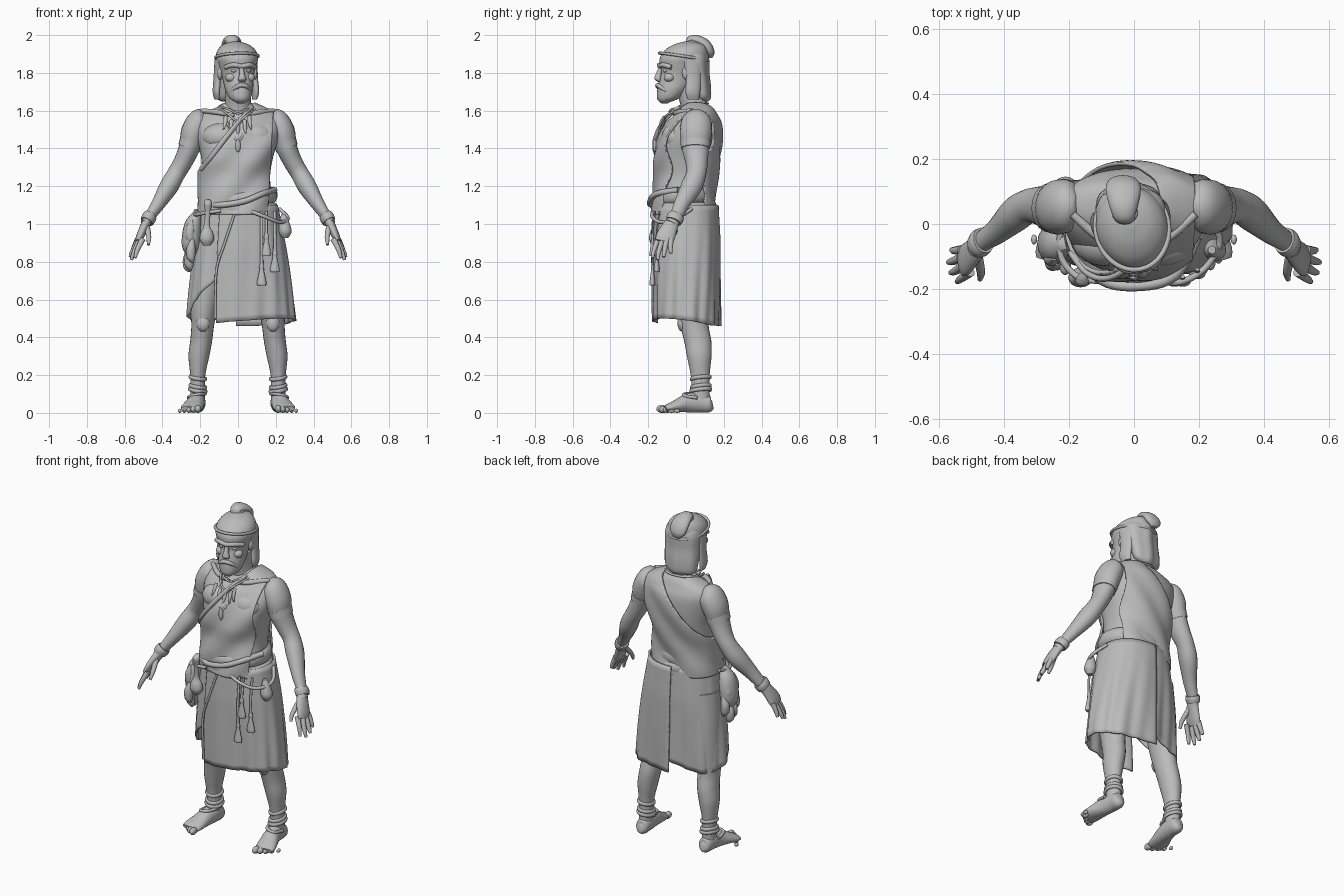
import bpy, bmesh, math
from mathutils import Vector, Matrix

if "Cube" in bpy.data.objects:
    bpy.data.objects.remove(bpy.data.objects["Cube"])

mat = bpy.data.materials.new("stone grey")
mat.use_nodes = True
GREY = (0.5, 0.5, 0.5, 1)
mat.diffuse_color = GREY
mat.node_tree.nodes["Principled BSDF"].inputs["Base Color"].default_value = GREY
parts = []


def add(name, bm, M=None):
    """Turn a bmesh into a named object."""
    if M:
        bm.transform(M)
    bmesh.ops.recalc_face_normals(bm, faces=bm.faces)
    me = bpy.data.meshes.new(name)
    bm.to_mesh(me)
    bm.free()
    me.materials.append(mat)
    ob = bpy.data.objects.new(name, me)
    bpy.context.scene.collection.objects.link(ob)
    parts.append(ob)
    return ob


def spline(pts, steps, closed=False):
    """Catmull-Rom through tuples of any length."""
    n, out = len(pts), []
    for i in range(n if closed else n - 1):
        p = [pts[(i + k) % n] if closed else pts[min(max(i + k, 0), n - 1)] for k in (-1, 0, 1, 2)]
        for s in range(steps):
            t = s / steps
            out.append([0.5 * (2 * b + (c - a) * t + (2 * a - 5 * b + 4 * c - d) * t * t
                               + (3 * b - a - 3 * c + d) * t ** 3) for a, b, c, d in zip(*p)])
    return out if closed else out + [list(pts[-1])]


def tube(name, pts, ref=(1, 0, 0), seg=20, steps=5, closed=False, flat=False, power=2.0,
         M=None, fold=None, cuts=()):
    """Loft elliptical rings through (x, y, z, radius_u, radius_v)."""
    P = spline(pts, steps, closed)
    n, bm, rings = len(P), bmesh.new(), []
    for i, p in enumerate(P):
        a, b = (P[i - 1], P[(i + 1) % n]) if closed else (P[max(i - 1, 0)], P[min(i + 1, n - 1)])
        t = Vector((0, 0, 1)) if flat else (Vector(b[:3]) - Vector(a[:3])).normalized()
        u = Vector(ref)
        u = (u - t * u.dot(t)).normalized()
        v = t.cross(u)
        ring = []
        for k in range(seg):
            c, s = math.cos(math.tau * k / seg), math.sin(math.tau * k / seg)
            c, s = (math.copysign(abs(w) ** (2 / power), w) for w in (c, s))
            d = u * c * max(p[3], .002) + v * s * max(p[4], .002)
            co = Vector(p[:3]) + d
            if fold:
                co += d.normalized() * fold(co)
            ring.append(bm.verts.new(co))
        rings.append(ring)
    for i in range(n if closed else n - 1):
        A, B = rings[i], rings[(i + 1) % n]
        for k in range(seg):
            bm.faces.new((A[k], A[(k + 1) % seg], B[(k + 1) % seg], B[k]))
    if not closed and not cuts:
        bm.faces.new(rings[0])
        bm.faces.new(rings[-1])
    for co, no in cuts:
        bmesh.ops.bisect_plane(bm, geom=bm.verts[:] + bm.edges[:] + bm.faces[:],
                               plane_co=co, plane_no=no, clear_outer=True)
    return add(name, bm, M)


def ball(name, loc, size, M=None):
    bm = bmesh.new()
    bmesh.ops.create_uvsphere(bm, u_segments=18, v_segments=12, radius=1)
    bm.transform(Matrix.Translation(loc) @ Matrix.Diagonal((*size, 1)))
    return add(name, bm, M)


def cord(name, pts, r, closed=False, ref=(0, 0, 1), M=None):
    return tube(name, [(*p, r, r) for p in pts], ref, 8, 6, closed, M=M)


def band(name, c, rx, ry, r, height, lean=(0, 0)):
    """Closed loop around a limb or the waist."""
    pts = []
    for k in range(12):
        a = math.tau * k / 12
        x, y = rx * math.cos(a), ry * math.sin(a)
        pts.append((c[0] + x, c[1] + y, c[2] + lean[0] * x + lean[1] * y, height, r))
    return tube(name, pts, (0, 0, 1), 10, 4, True)


def thicken(ob, t):
    m = ob.modifiers.new("thickness", "SOLIDIFY")
    m.thickness, m.offset = t, 0


# Torso
TORSO = [(0, -.01, 1.05, .195, .155), (-.01, -.01, 1.15, .19, .148), (-.01, 0, 1.25, .18, .15),
         (-.005, .005, 1.35, .19, .16), (0, .02, 1.45, .215, .152), (0, .042, 1.53, .225, .125),
         (0, .055, 1.58, .2, .092), (0, .058, 1.615, .12, .072), (0, .05, 1.64, .07, .055)]
tube("torso", TORSO, seg=48, flat=True, power=2.3)
tube("neck", [(0, .06, 1.55, .085, .08), (0, .04, 1.64, .07, .07), (0, .01, 1.74, .065, .07)])
for s in (1, -1):
    ball("chest_muscle", (s * .09, -.055, 1.46), (.1, .075, .075))
    tube("collar_bone", [(s * .02, -.06, 1.575, .008, .01), (s * .1, -.045, 1.59, .014, .014),
                         (s * .19, .03, 1.6, .012, .012)], (0, 0, 1))

# Shoulder cloth, cut along the diagonal and under the left arm
CUT = Vector((-.32, 0, .26)).normalized()
pleat = lambda co: .005 + .006 * math.sin(42 * co.dot(CUT) + 3 * co.x)
sash = tube("shoulder_cloth", [(x, y, z, a + .008, b + .008) for x, y, z, a, b in TORSO], seg=96, steps=8,
            flat=True, power=2.3, fold=pleat,
            cuts=[((.06, 0, 1.61), CUT), ((.18, 0, 1.5), (.99, 0, -.06))])
thicken(sash, .012)
tube("cloth_rolled_edge", [(.075, -.03, 1.62, .012, .01), (.02, -.105, 1.56, .014, .01),
                           (-.07, -.165, 1.45, .014, .01), (-.14, -.155, 1.36, .014, .01),
                           (-.195, -.09, 1.29, .014, .01)], (0, 0, 1), 10)


# Skirt panels: angle 0 is the front, growing toward the model's left
def panel(name, t0, t1, hem, grow):
    bm, cols, nt, nz = bmesh.new(), [], 72, 20
    for i in range(nt + 1):
        f = i / nt
        t = t0 + (t1 - t0) * f
        h, col = hem(f), []
        for j in range(nz + 1):
            z = 1.1 + (h - 1.1) * j / nz
            k = (1.1 - z) / .6
            rx = .2 + .115 * k - .035 * k * k + grow
            ry = .16 + .012 * min(1, 3 * k) - .006 * k + grow
            w = k * (.005 * math.sin(8 * t + 3 * z) + .004 * math.sin(17 * t - 5 * z))
            sx, sy = (math.copysign(abs(q) ** .87, q) for q in (math.sin(t), -math.cos(t)))
            col.append(bm.verts.new((.012 * k + (rx + w) * sx, .002 + (ry + w) * sy, z)))
        cols.append(col)
    for A, B in zip(cols, cols[1:]):
        for j in range(nz):
            bm.faces.new((A[j], A[j + 1], B[j + 1], B[j]))
    thicken(add(name, bm), .01)


panel("skirt_outer_panel", -.42, math.pi + .05,
      lambda f: .475 + .03 * math.sin(math.pi * min(1, f * 1.3)) - .015 * f, .006)
panel("skirt_inner_panel", math.pi - .25, math.tau - .3,
      lambda f: .55 - .07 * math.sin(math.pi * min(f * 1.4, 1)) + .19 * max(0, (f - .62) / .38) ** 1.3, -.007)
cord("skirt_front_fold", [(-.02, -.172, 1.05), (-.07, -.18, .9), (-.115, -.175, .75), (-.12, -.162, .5)], .007)

# Waist wrap
band("waist_wrap_upper", (0, -.012, 1.135), .187, .148, .022, .042, (.1, .05))
band("waist_wrap_lower", (0, -.008, 1.085), .193, .153, .02, .036, (-.04, 0))
cord("waist_wrap_fold", [(-.2, -.05, 1.11), (-.1, -.172, 1.1), (.03, -.19, 1.12), (.13, -.155, 1.16),
                         (.195, -.04, 1.18)], .016)
cord("waist_rope", [(.06, -.17, 1.07), (.14, -.18, 1.04), (.22, -.135, 1.01), (.265, -.05, 1.03),
                    (.22, .03, 1.08)], .01)

# Arms, hands, legs and feet
for s in (1, -1):
    side = "left" if s > 0 else "right"
    F = Matrix.Diagonal((s, 1, 1, 1))
    tube(side + "_arm", [(.17, .06, 1.575, .03, .03), (.2, .058, 1.555, .06, .075), (.233, .052, 1.49, .068, .085),
                         (.255, .05, 1.41, .057, .073), (.29, .056, 1.33, .05, .06), (.325, .055, 1.27, .048, .053),
                         (.365, .03, 1.2, .05, .056), (.42, -.02, 1.11, .037, .042), (.47, -.055, 1.035, .027, .034),
                         (.49, -.075, 1.0, .026, .036)], (1, 0, 0), M=F)
    tube(side + "_palm", [(.475, -.06, 1.025, .024, .032), (.495, -.085, .985, .024, .042),
                          (.518, -.108, .935, .021, .05), (.53, -.118, .905, .015, .045)], (1, 0, .4), M=F)
    tips = [((.505, -.148, .92), (.532, -.168, .865), (.545, -.178, .82)),
            ((.525, -.128, .905), (.55, -.145, .85), (.565, -.15, .81)),
            ((.533, -.105, .905), (.56, -.115, .85), (.572, -.118, .825)),
            ((.53, -.08, .92), (.553, -.082, .87), (.562, -.08, .845)),
            ((.482, -.1, .985), (.472, -.148, .93), (.475, -.17, .89))]
    for a, b, c in tips:
        tube(side + "_finger", [(*a, .016, .015), (*b, .013, .012), (*c, .008, .008)], (1, .2, .3), 10, M=F)
    tube(side + "_bracelet", [(.463, -.05, 1.045, .036, .043), (.473, -.058, 1.03, .039, .046),
                              (.483, -.066, 1.013, .035, .042)], (1, 0, 0), M=F)
    tube(side + "_armband", [(.247, .05, 1.435, .063, .08), (.26, .05, 1.4, .06, .076)], M=F)
    tube(side + "_leg", [(.13, .02, .95, .1, .11), (.155, .03, .75, .09, .1), (.18, .035, .55, .07, .085),
                         (.187, .045, .46, .06, .075), (.195, .062, .38, .058, .072), (.207, .07, .3, .055, .065),
                         (.213, .075, .2, .04, .05), (.213, .078, .12, .039, .047), (.213, .078, .05, .038, .05)],
         flat=True, seg=24, M=F)
    ball(side + "_kneecap", (s * .185, -.02, .475), (.036, .025, .045))
    tube(side + "_foot", [(.212, .142, .045, .014, .02), (.212, .125, .044, .036, .042), (.214, .07, .055, .042, .053),
                          (.222, .01, .052, .046, .05), (.237, -.05, .036, .055, .034), (.247, -.09, .026, .057, .024),
                          (.252, -.112, .02, .05, .016)], seg=24, M=F)
    for k in range(5):
        r = .021 - .0025 * k
        ball(side + "_toe", (s * (.212 + .024 * k), -.128 + .008 * k + .003 * k * k, r), (r * .85, r * 1.4, r))
    for z, r in ((.12, .05), (.14, .047), (.185, .047)):
        band(side + "_anklet", (s * .213, .078, z), r - .006, r + .003, .008, .011, (.15 * s, .1))
    cord(side + "_sandal_strap", [(.175, .06, .1), (.2, -.005, .1), (.25, -.005, .09), (.262, .06, .08)], .009, M=F)

# Head, turned slightly to its left
H = Matrix.Translation((-.008, 0, 0)) @ Matrix.Rotation(.2, 4, 'Z')
tube("head", [(0, -.11, 1.645, .025, .022), (0, -.095, 1.665, .055, .055), (0, -.07, 1.71, .073, .083),
              (0, -.045, 1.76, .08, .1), (0, -.03, 1.8, .088, .105), (0, -.02, 1.84, .1, .12),
              (0, -.012, 1.88, .111, .127), (0, 0, 1.92, .1, .113), (0, .015, 1.95, .068, .08),
              (0, .02, 1.966, .02, .03)], seg=32, flat=True, M=H)
tube("beard", [(0, -.115, 1.638, .018, .016), (0, -.112, 1.66, .045, .042), (0, -.105, 1.7, .058, .05),
               (0, -.1, 1.735, .058, .048), (0, -.09, 1.75, .05, .04)], flat=True, M=H)
cord("moustache", [(-.05, -.115, 1.705), (-.025, -.147, 1.728), (0, -.152, 1.735), (.025, -.147, 1.728),
                   (.05, -.115, 1.705)], .012, M=H)
tube("nose", [(0, -.135, 1.835, .011, .01), (0, -.147, 1.795, .014, .016), (0, -.153, 1.768, .022, .017),
              (0, -.142, 1.752, .016, .01)], flat=True, seg=12, M=H)
cord("brow", [(-.08, -.095, 1.83), (-.045, -.133, 1.842), (0, -.14, 1.835), (.045, -.133, 1.842),
              (.08, -.095, 1.83)], .013, M=H)
cord("headband", [(.112 * math.cos(a), -.012 + .13 * math.sin(a), 1.885 - .02 * math.sin(a))
                  for a in [math.tau * k / 14 for k in range(14)]], .008, True, M=H)
tube("back_hair", [(0, .085, 1.648, .06, .03), (0, .08, 1.67, .09, .048), (0, .068, 1.73, .1, .06),
                   (0, .05, 1.8, .104, .07), (0, .03, 1.88, .108, .088), (0, .02, 1.93, .08, .08)],
     seg=48, flat=True, M=H, fold=lambda c: .004 * math.sin(70 * c.x))
for s in (1, -1):
    ball("cheek", (s * .05, -.1, 1.775), (.03, .03, .025), H)
    ball("eye", (s * .037, -.118, 1.812), (.016, .014, .01), H)
    ball("ear", (s * .094, -.015, 1.8), (.014, .025, .036), H)
    tube("side_hair", [(s * .102, .02, 1.66, .012, .03), (s * .106, .015, 1.7, .018, .04),
                       (s * .1, .02, 1.78, .018, .04), (s * .1, .01, 1.87, .014, .045)], flat=True, M=H)
tube("topknot", [(-.025, .03, 1.95, .03, .03), (-.03, .025, 1.972, .034, .024), (-.032, .06, 1.974, .045, .026),
                 (-.033, .105, 1.95, .054, .026), (-.034, .128, 1.91, .047, .023), (-.034, .132, 1.88, .02, .01)],
     (1, 0, 0), 24, 6)
band("topknot_tie", (-.028, .035, 1.962), .033, .03, .007, .01)

# Necklaces and pendants
for r, drop, low in ((.085, .0, 1.585), (.1, -.02, 1.545), (.09, -.03, 1.44)):
    cord("necklace", [(0, -.085 + drop - (1.585 - low) * .3, low), (r * .55, -.075 + drop * .9, low + .05 * (1.64 - low) * 8),
                      (r, .02, 1.62), (r * .5, .105, 1.635), (-r * .5, .105, 1.635), (-r, .02, 1.62),
                      (-r * .55, -.075 + drop * .9, low + .05 * (1.64 - low) * 8)], .006, True)
for x, z in ((-.065, 1.53), (-.035, 1.51), (0, 1.5), (.035, 1.51), (.06, 1.53)):
    tube("tooth_pendant", [(x, -.115, z + .04, .01, .008), (x * 1.05, -.135, z, .01, .008),
                           (x * 1.2, -.142, z - .03, .003, .003)], seg=8)
ball("long_pendant", (0, -.165, 1.415), (.014, .01, .035))


# Hanging items: (x, y, z, radius) stacks
def hanging(name, pts, squash=1.0):
    tube(name, [(x, y, z, r, r * squash) for x, y, z, r in pts], flat=True, seg=16)


for x, y, low in ((.125, -.178, .675), (.195, -.155, .745), (.15, -.178, .83)):
    hanging("tassel", [(x, y + .015, 1.07, .008), (x, y, .95, .008), (x, y, low + .12, .009), (x, y, low + .1, .014),
                       (x, y, low + .08, .012), (x, y, low + .015, .025), (x, y, low, .022)], .6)
hanging("gourd", [(-.16, -.16, 1.13, .012), (-.16, -.175, 1.11, .021), (-.16, -.17, 1.06, .015),
                  (-.165, -.165, .99, .017), (-.165, -.165, .95, .034), (-.165, -.165, .915, .037),
                  (-.165, -.165, .885, .018)], .8)
hanging("left_pouch", [(.24, -.08, 1.05, .012), (.245, -.08, 1.01, .026), (.25, -.08, .96, .034),
                       (.25, -.08, .925, .015)])
hanging("right_pouch", [(-.215, -.06, 1.07, .015), (-.235, -.06, 1.02, .04), (-.245, -.06, .95, .05),
                        (-.25, -.06, .88, .046), (-.25, -.06, .83, .02)], 1.25)
for k, (y, z) in enumerate(((-.12, .8), (-.085, .76), (-.045, .75), (-.01, .8), (-.105, .9), (-.03, .88))):
    x = -.215 - .045 * (1 - abs(y + .05) * 6)
    hanging("hanging_charm", [(x, y, z + .12, .008), (x - .008, y, z + .07, .024), (x - .008, y, z + .02, .022),
                              (x, y, z - .005, .006)])
cord("right_hip_rope", [(-.09, -.175, 1.07), (-.17, -.165, 1.06), (-.225, -.1, 1.05), (-.225, 0, 1.07)], .01)

# Smooth shading with sharp creases kept
bpy.ops.object.select_all(action='DESELECT')
for ob in parts:
    ob.select_set(True)
bpy.context.view_layer.objects.active = parts[0]
bpy.ops.object.shade_smooth_by_angle(angle=math.radians(50))
